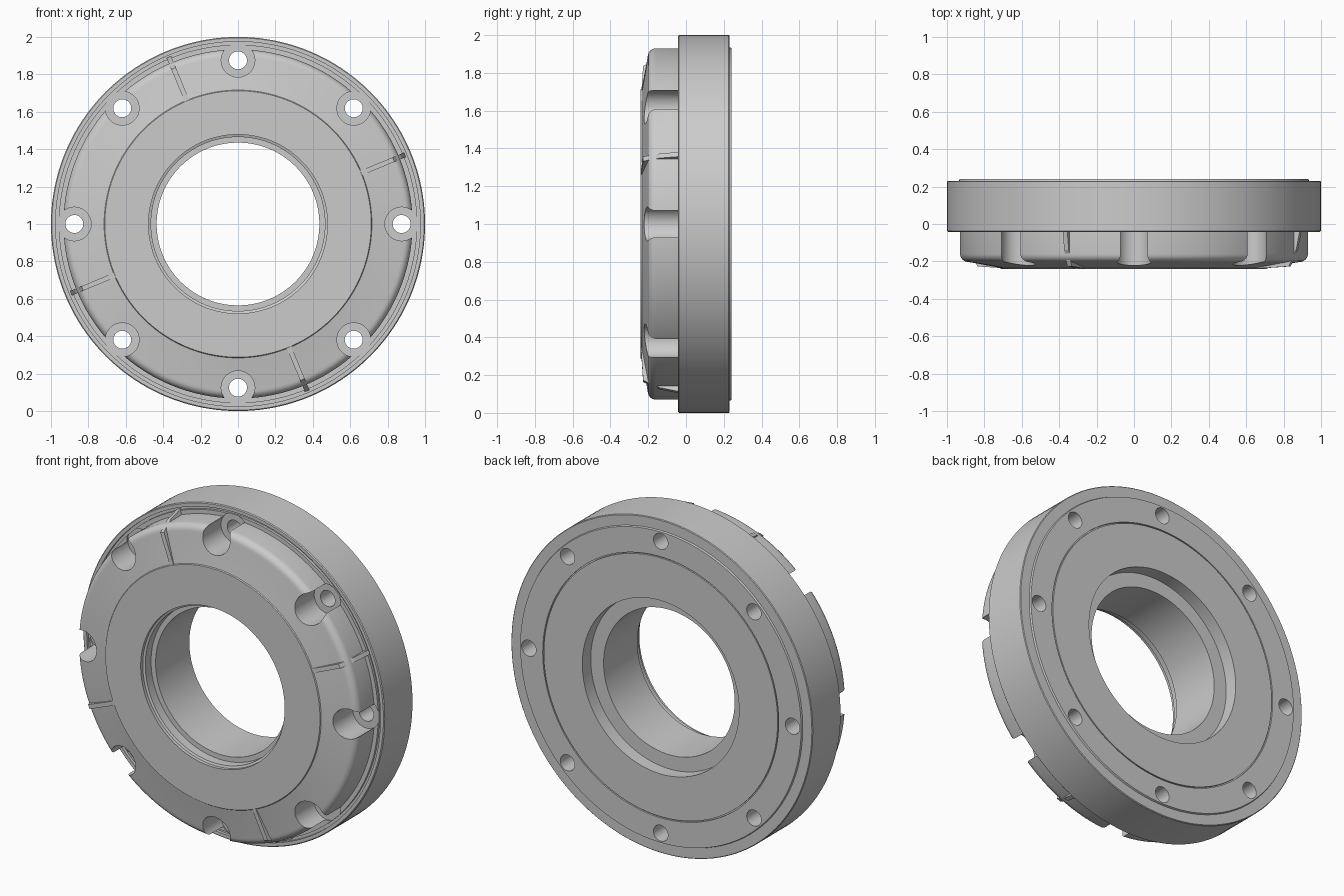
import bpy, bmesh
from math import sin, cos, pi, radians

if "Cube" in bpy.data.objects:
    bpy.data.objects.remove(bpy.data.objects["Cube"])

SEG = 160


def finish(name, bm):
    bmesh.ops.recalc_face_normals(bm, faces=bm.faces[:])
    mesh = bpy.data.meshes.new(name)
    bm.to_mesh(mesh)
    bm.free()
    obj = bpy.data.objects.new(name, mesh)
    bpy.context.collection.objects.link(obj)
    return obj


def lathe(name, profile):
    """Revolve a closed (radius, y) profile around the axis at z = 1."""
    bm = bmesh.new()
    rings = []
    for i in range(SEG):
        a = 2 * pi * i / SEG
        rings.append([bm.verts.new((r * cos(a), y, 1 + r * sin(a))) for r, y in profile])
    n = len(profile)
    for i in range(SEG):
        p, q = rings[i], rings[(i + 1) % SEG]
        for j in range(n):
            k = (j + 1) % n
            bm.faces.new((p[j], p[k], q[k], q[j]))
    return finish(name, bm)


def prism(bm, outline, place):
    """Extrude a closed 2D outline; place(point, side) gives each 3D vertex."""
    a, b = ([bm.verts.new(place(p, s)) for p in outline] for s in (-1, 1))
    bm.faces.new(a)
    bm.faces.new(b[::-1])
    for j in range(len(a)):
        k = (j + 1) % len(a)
        bm.faces.new((a[j], a[k], b[k], b[j]))


def bolt_cutter(name, radius, y0, y1, sides):
    """Eight cylinders along y on the bolt circle."""
    bm = bmesh.new()
    for i in range(8):
        cx, cz = 0.875 * cos(i * pi / 4), 1 + 0.875 * sin(i * pi / 4)
        outline = [(cx + radius * cos(2 * pi * t / sides), cz + radius * sin(2 * pi * t / sides))
                   for t in range(sides)]
        prism(bm, outline, lambda p, s: (p[0], y0 if s < 0 else y1, p[1]))
    obj = finish(name, bm)
    obj.hide_render = True
    return obj


def select(obj):
    bpy.ops.object.select_all(action='DESELECT')
    obj.select_set(True)
    bpy.context.view_layer.objects.active = obj


# Flange body: front face, cone, rounded shoulder, rim, back face, stepped bore
shoulder = [(0.89 + 0.043 * sin(t * pi / 12), -0.16 - 0.043 * cos(t * pi / 12)) for t in range(7)]
profile = [
    (0.435, -0.16), (0.465, -0.16), (0.465, -0.215), (0.478, -0.22), (0.478, -0.24),
    (0.712, -0.24), (0.716, -0.234),
    *shoulder,
    (0.933, -0.04), (0.958, -0.04), (0.958, -0.025), (0.975, -0.025), (0.975, -0.042),
    (0.995, -0.042), (1.0, -0.037), (1.0, 0.226), (0.996, 0.23),
    (0.936, 0.23), (0.932, 0.24),
    (0.783, 0.24), (0.783, 0.23), (0.776, 0.23), (0.776, 0.24),
    (0.52, 0.24), (0.52, 0.16), (0.435, 0.16),
]
body = lathe("flange_body", profile)

# Bolt pockets and through holes
cutters = [bolt_cutter("pocket_cutter", 0.09, -0.4, -0.033, 48),
           bolt_cutter("hole_cutter", 0.048, -0.5, 0.5, 32)]
select(body)
for c in cutters:
    mod = body.modifiers.new(c.name, 'BOOLEAN')
    mod.operation = 'DIFFERENCE'
    mod.solver = 'EXACT'
    mod.object = c
    bpy.ops.object.modifier_apply(modifier=mod.name)
for c in cutters:
    bpy.data.objects.remove(c, do_unlink=True)
select(body)
bpy.ops.object.shade_smooth_by_angle(angle=radians(28))

# Four thin ribs running down the cone and the side wall
rib_outline = [(0.705, -0.2), (0.705, -0.239), (0.90, -0.227), (0.915, -0.2),
               (0.931, -0.16), (0.943, -0.14), (0.966, -0.03), (0.9, -0.03), (0.87, -0.15)]
for i in range(4):
    a = radians(22.5 + 90 * i)
    bm = bmesh.new()
    prism(bm, rib_outline, lambda p, s: (p[0] * cos(a) - s * 0.013 * sin(a), p[1],
                                         1 + p[0] * sin(a) + s * 0.013 * cos(a)))
    finish(f"rib_{i + 1}", bm)
